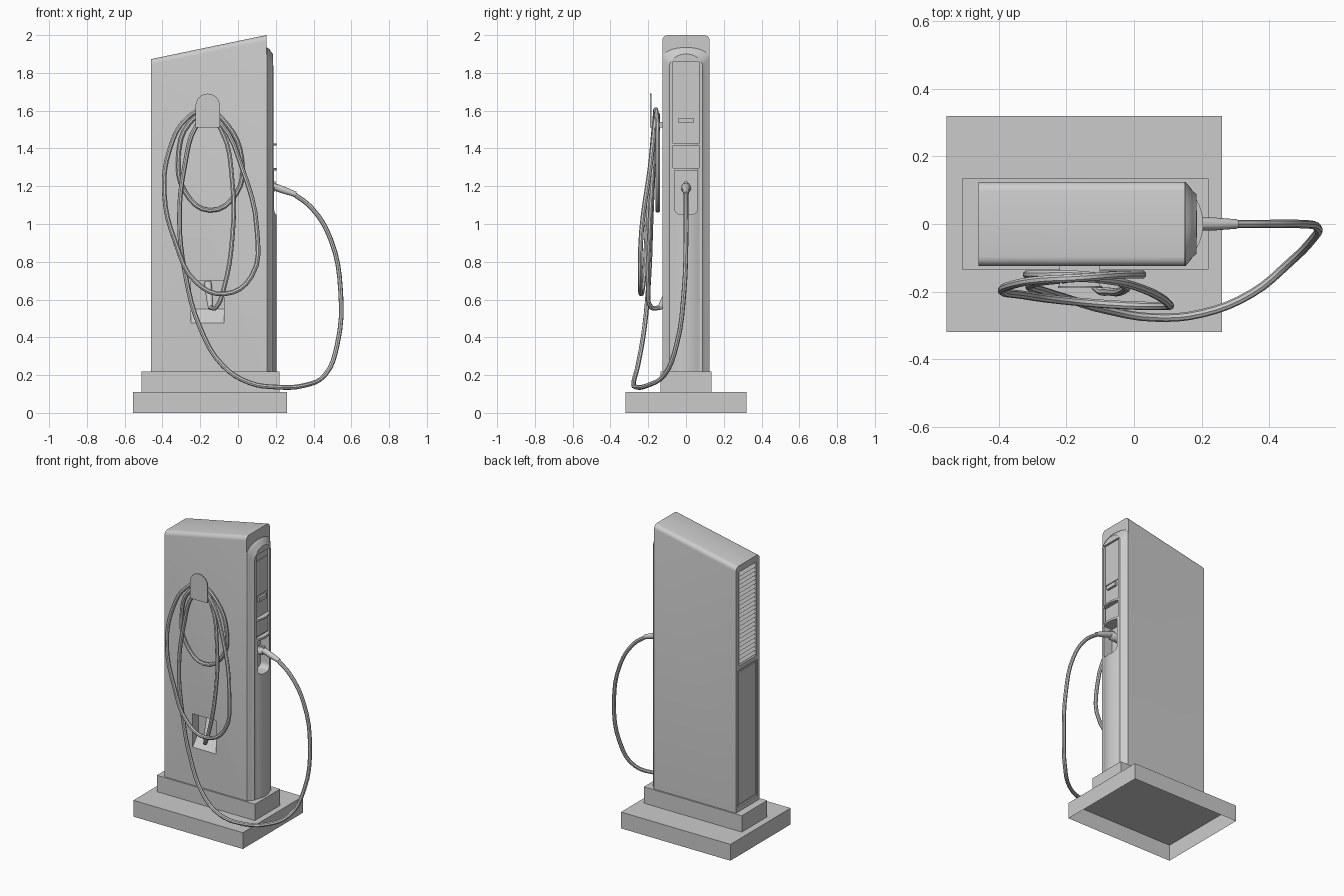
import bpy, bmesh, math
from mathutils import Vector

if "Cube" in bpy.data.objects:
    bpy.data.objects.remove(bpy.data.objects["Cube"])


def finish(name, bm, smooth=False):
    bmesh.ops.recalc_face_normals(bm, faces=bm.faces)
    me = bpy.data.meshes.new(name)
    bm.to_mesh(me)
    bm.free()
    ob = bpy.data.objects.new(name, me)
    bpy.context.collection.objects.link(ob)
    if smooth:
        smooth_shade(ob)
    return ob


def activate(ob):
    bpy.ops.object.select_all(action='DESELECT')
    ob.select_set(True)
    bpy.context.view_layer.objects.active = ob


def smooth_shade(ob):
    activate(ob)
    bpy.ops.object.shade_smooth_by_angle(angle=math.radians(30))


def loft_bm(rings):
    bm = bmesh.new()
    vs = [[bm.verts.new(p) for p in r] for r in rings]
    n = len(vs[0])
    for a, b in zip(vs, vs[1:]):
        for i in range(n):
            bm.faces.new((a[i], a[(i + 1) % n], b[(i + 1) % n], b[i]))
    bm.faces.new(vs[0][::-1])
    bm.faces.new(vs[-1])
    return bm


def place(axis, p, d):
    return {'x': (d, *p), 'y': (p[0], d, p[1]), 'z': (*p, d)}[axis]


def prism(name, pts, axis, a, b, smooth=False):
    rings = [[place(axis, p, d) for p in pts] for d in (a, b)]
    return finish(name, loft_bm(rings), smooth)


def box(name, x0, x1, y0, y1, z0, z1):
    return prism(name, [(x0, y0), (x1, y0), (x1, y1), (x0, y1)], 'z', z0, z1)


def tube(name, stations, sides=12):
    # straight round part through (point, radius) stations
    d = (Vector(stations[-1][0]) - Vector(stations[0][0])).normalized()
    u = d.cross((0, 1, 0)).normalized()
    v = d.cross(u)
    ang = [2 * math.pi * i / sides for i in range(sides)]
    rings = [[Vector(p) + r * (math.cos(t) * u + math.sin(t) * v) for t in ang]
             for p, r in stations]
    return finish(name, loft_bm(rings), True)


def cut(ob, cutters):
    activate(ob)
    for c in cutters:
        c.hide_render = True
        m = ob.modifiers.new("cut", 'BOOLEAN')
        m.operation, m.solver, m.object = 'DIFFERENCE', 'EXACT', c
        bpy.ops.object.modifier_apply(modifier=m.name)


# Stepped plinth, lower step is open underneath
base = box("base_slab", -.555, .26, -.32, .32, 0, .11)
bm = bmesh.new()
bm.from_mesh(base.data)
bmesh.ops.delete(bm, geom=[f for f in bm.faces if f.normal.z < -.9], context='FACES_ONLY')
bm.to_mesh(base.data)
bm.free()
box("plinth", -.51, .22, -.135, .135, .11, .22)

# Cabinet with slanted top and rounded long edges
prof = [(-.46, .2), (.15, .2), (.15, 2.0), (-.46, 1.873)]
bm = loft_bm([[(x, y, z) for x, z in prof] for y in (-.125, .125)])
top = [e for e in bm.edges
       if all(v.co.z > 1.8 for v in e.verts) and e.verts[0].co.y == e.verts[1].co.y]
bmesh.ops.bevel(bm, geom=top, offset=.028, segments=4, profile=.5, affect='EDGES')
cabinet = finish("cabinet", bm)


# Arched face frame, stepping inward
def arch(x, hw, shoulder, peak):
    pts = [(x, -hw, .2), (x, hw, .2)]
    for i in range(17):
        t = math.pi * i / 16
        pts.append((x, hw * math.cos(t), shoulder + (peak - shoulder) * math.sin(t)))
    return pts


face = finish("face_frame", loft_bm([
    arch(.14, .124, 1.88, 1.935), arch(.153, .124, 1.88, 1.935),
    arch(.167, .108, 1.86, 1.925), arch(.172, .1, 1.85, 1.915),
    arch(.185, .088, 1.83, 1.90)]))

# Convex front cover
sec = [(.16, -.083), (.184, -.083)]
sec += [(.184 + .021 * (1 - (i / 6) ** 2), .075 * i / 6) for i in range(-6, 7)]
sec += [(.184, .083), (.16, .083)]
cover = prism("front_cover", sec, 'z', .21, 1.84)

# Openings in the front: screen, reader pad and plug bay with rounded foot
screen_cut = box("cutter_screen", .172, .3, -.069, .069, 1.427, 1.86)
pad_cut = box("cutter_pad", .174, .3, -.069, .069, 1.297, 1.415)
bay = [(.062, 1.283), (-.062, 1.283)]
for cy, a0 in ((-.027, 180), (.027, 270)):
    for i in range(6):
        t = math.radians(a0 + 18 * i)
        bay.append((cy + .035 * math.cos(t), 1.085 + .035 * math.sin(t)))
bay_cut = prism("cutter_bay", bay, 'x', .125, .3)

# Side pocket with sloping floor, and the two recesses in the far end
pocket_cut = prism("cutter_pocket", [(-.2, .475), (-.125, .475), (-.065, .55),
                                     (-.065, .70), (-.2, .70)], 'x', -.25, -.075)
vent_cut = box("cutter_vent", -.6, -.43, -.095, .095, 1.2, 1.83)
door_cut = box("cutter_door", -.6, -.45, -.105, .105, .25, 1.17)

front = [screen_cut, pad_cut, bay_cut]
cut(cabinet, [bay_cut, pocket_cut, vent_cut, door_cut])
cut(face, front)
cut(cover, front)
for ob in (cabinet, face, cover):
    smooth_shade(ob)
for c in front + [pocket_cut, vent_cut, door_cut]:
    bpy.data.objects.remove(c)

# Front fittings
box("screen", .168, .177, -.063, .063, 1.575, 1.81)
box("card_slot", .168, .187, -.04, .04, 1.535, 1.562)
box("reader_pad", .168, .18, -.062, .062, 1.305, 1.407)

# End door and louvre slats
box("service_door", -.456, -.445, -.095, .095, .265, 1.155)
for i in range(22):
    z = 1.21 + i * .028
    prism(f"louvre_{i + 1}", [(-.459, z), (-.455, z), (-.43, z + .022), (-.434, z + .022)],
          'y', -.096, .096)

# Cable hook: arm and rounded tab
box("hook_arm", -.22, -.1, -.184, -.12, 1.51, 1.54)
tab = [(-.225, 1.51), (-.095, 1.51)]
tab += [(-.16 + .065 * math.cos(math.pi * i / 12), 1.625 + .065 * math.sin(math.pi * i / 12))
        for i in range(13)]
prism("hook_tab", tab, 'y', -.19, -.183)

# Plug in the bay, spare plug in the pocket
tube("plug_head", [((.12, 0, 1.19), .028), ((.178, 0, 1.19), .028), ((.192, 0, 1.19), .02)])
tube("plug_handle", [((.17, 0, 1.205), .019), ((.24, 0, 1.18), .019), ((.305, 0, 1.157), .014)])
box("plug_latch", .16, .2, -.009, .009, 1.2, 1.225)
tube("spare_plug", [((-.145, -.14, .552), .013), ((-.15, -.115, .60), .017),
                    ((-.16, -.07, .69), .02)])

# One long cable: plug, floor sweep, up to hook, big coil, small coil, spare plug
path = [
    (.29, 0, 1.163), (.39, 0, 1.085), (.49, 0, .92), (.543, -.01, .65), (.525, -.05, .36),
    (.46, -.115, .2), (.35, -.205, .145), (.2, -.265, .137), (.06, -.277, .16),
    (-.08, -.255, .25), (-.2, -.22, .45), (-.28, -.195, .74), (-.31, -.185, 1.02),
    (-.28, -.172, 1.32), (-.22, -.165, 1.52), (-.16, -.16, 1.575), (-.09, -.165, 1.53),
    (.02, -.19, 1.3), (.1, -.235, .97), (.07, -.243, .72), (-.07, -.238, .63),
    (-.22, -.225, .69), (-.33, -.21, .9), (-.39, -.2, 1.16), (-.36, -.18, 1.4),
    (-.27, -.165, 1.56), (-.17, -.16, 1.605), (-.06, -.152, 1.53), (.02, -.15, 1.34),
    (-.01, -.15, 1.16), (-.15, -.15, 1.072), (-.28, -.15, 1.17), (-.315, -.15, 1.36),
    (-.26, -.15, 1.53), (-.17, -.15, 1.58), (-.09, -.16, 1.5), (-.03, -.18, 1.22),
    (-.03, -.195, .93), (-.075, -.2, .66), (-.115, -.185, .56), (-.145, -.138, .556)]
cu = bpy.data.curves.new("cable", 'CURVE')
cu.dimensions = '3D'
cu.bevel_depth, cu.bevel_resolution, cu.resolution_u = .0125, 2, 4
cu.use_fill_caps = True
sp = cu.splines.new('BEZIER')
sp.bezier_points.add(len(path) - 1)
for bp, co in zip(sp.bezier_points, path):
    bp.co = co
    bp.handle_left_type = bp.handle_right_type = 'AUTO'
cable = bpy.data.objects.new("cable", cu)
bpy.context.collection.objects.link(cable)
activate(cable)
bpy.ops.object.convert(target='MESH')
smooth_shade(bpy.context.view_layer.objects.active)
